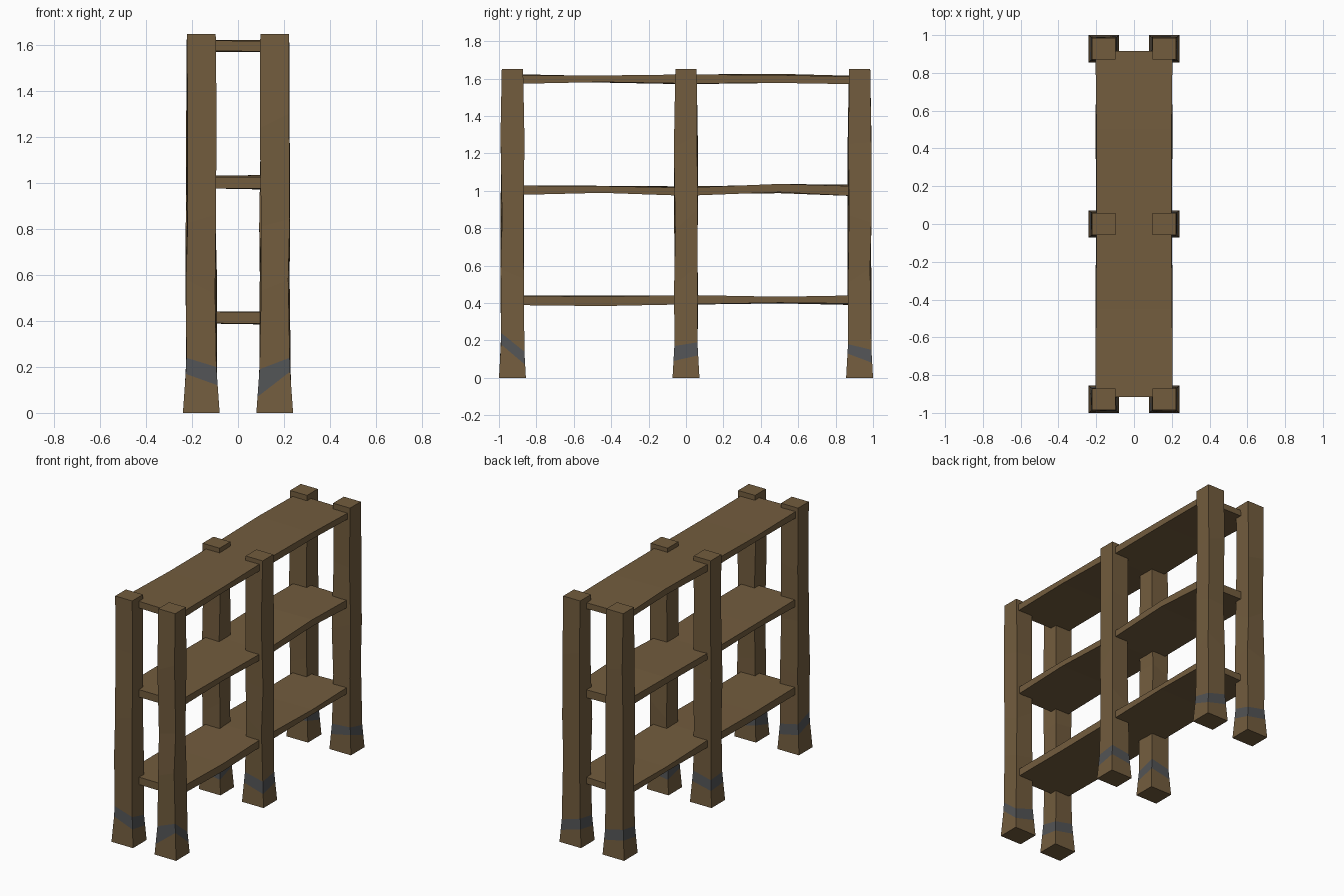
import bpy
import random

if "Cube" in bpy.data.objects:
    bpy.data.objects.remove(bpy.data.objects["Cube"])

random.seed(4)


def make_material(name, color):
    m = bpy.data.materials.new(name)
    m.diffuse_color = color
    m.use_nodes = True
    m.node_tree.nodes["Principled BSDF"].inputs["Base Color"].default_value = m.diffuse_color
    return m


wood = make_material("wood", (0.17, 0.108, 0.048, 1))
band = make_material("grey_band", (0.085, 0.088, 0.092, 1))


def loft(name, rings, band_ring=None):
    """Skin four-cornered rings into a closed, flat-shaded solid."""
    verts = [p for r in rings for p in r]
    n = len(rings)
    faces = [(3, 2, 1, 0), tuple(4 * (n - 1) + k for k in range(4))]
    mats = [0, 0]
    for i in range(n - 1):
        for k in range(4):
            j = (k + 1) % 4
            faces.append((4 * i + k, 4 * i + j, 4 * i + 4 + j, 4 * i + 4 + k))
            mats.append(1 if i == band_ring else 0)
    me = bpy.data.meshes.new(name)
    me.from_pydata(verts, [], faces)
    me.materials.append(wood)
    me.materials.append(band)
    for p, m in zip(me.polygons, mats):
        p.material_index = m
    ob = bpy.data.objects.new(name, me)
    bpy.context.collection.objects.link(ob)
    return ob


CORNERS = [(-1, -1), (1, -1), (1, 1), (-1, 1)]


def post(name, cx, cy, low, high):
    # flared foot, slanted painted band, hand-hewn shaft, square top
    def ring(zs, hx, hy, jitter):
        r = lambda: random.uniform(-jitter, jitter)
        return [(cx + sx * hx + r(), cy + sy * hy + r(), z)
                for (sx, sy), z in zip(CORNERS, zs)]

    rings = [ring([0] * 4, 0.08, 0.072, 0)]
    for zs in (low, high):
        rings.append([(cx + sx * (0.065 + 0.015 * max(0, 1 - z / 0.21)),
                       cy + sy * (0.06 + 0.012 * max(0, 1 - z / 0.21)), z)
                      for (sx, sy), z in zip(CORNERS, zs)])
    for z in (0.55, 0.85, 1.25):
        zs = [z + random.uniform(-0.06, 0.06) for _ in CORNERS]
        rings.append(ring(zs, 0.063, 0.06, 0.005))
    rings.append(ring([1.65] * 4, 0.063, 0.057, 0))
    loft(name, rings, band_ring=1)


# posts: band heights at the four corners, bottom edge then top edge
post("front_left_post", -0.16, -0.928, (.17, .12, .10, .13), (.24, .20, .17, .20))
post("front_right_post", 0.16, -0.928, (.07, .18, .07, .11), (.19, .24, .14, .19))
post("middle_left_post", -0.16, 0, (.12, .10, .14, .11), (.19, .17, .21, .18))
post("middle_right_post", 0.16, 0, (.13, .09, .12, .10), (.20, .17, .19, .17))
post("back_left_post", -0.16, 0.928, (.11, .14, .10, .13), (.18, .21, .17, .20))
post("back_right_post", 0.16, 0.928, (.10, .13, .08, .12), (.17, .18, .15, .19))

# shelves: bottom and top heights along the length, slightly uneven
YS = (-0.915, -0.45, 0, 0.5, 0.915)
SHELVES = {
    "bottom_shelf": ((.39, .387, .392, .40, .393), (.44, .437, .442, .432, .437)),
    "middle_shelf": ((.978, .99, .977, .99, .975), (1.028, 1.026, 1.02, 1.034, 1.028)),
    "top_shelf": ((1.575, 1.58, 1.572, 1.58, 1.572), (1.62, 1.615, 1.62, 1.622, 1.612)),
}
for name, (lo, hi) in SHELVES.items():
    rings = []
    for y, a, b in zip(YS, lo, hi):
        w = 0.201 + random.uniform(-0.004, 0.004)
        t = random.uniform(-0.004, 0.004)
        rings.append([(-w, y, a + t), (-w, y, b + t), (w, y, b - t), (w, y, a - t)])
    loft(name, [r[::-1] for r in rings])

# make every face point outward
import bmesh
for ob in bpy.data.objects:
    bm = bmesh.new()
    bm.from_mesh(ob.data)
    bmesh.ops.recalc_face_normals(bm, faces=bm.faces)
    bm.to_mesh(ob.data)
    bm.free()
